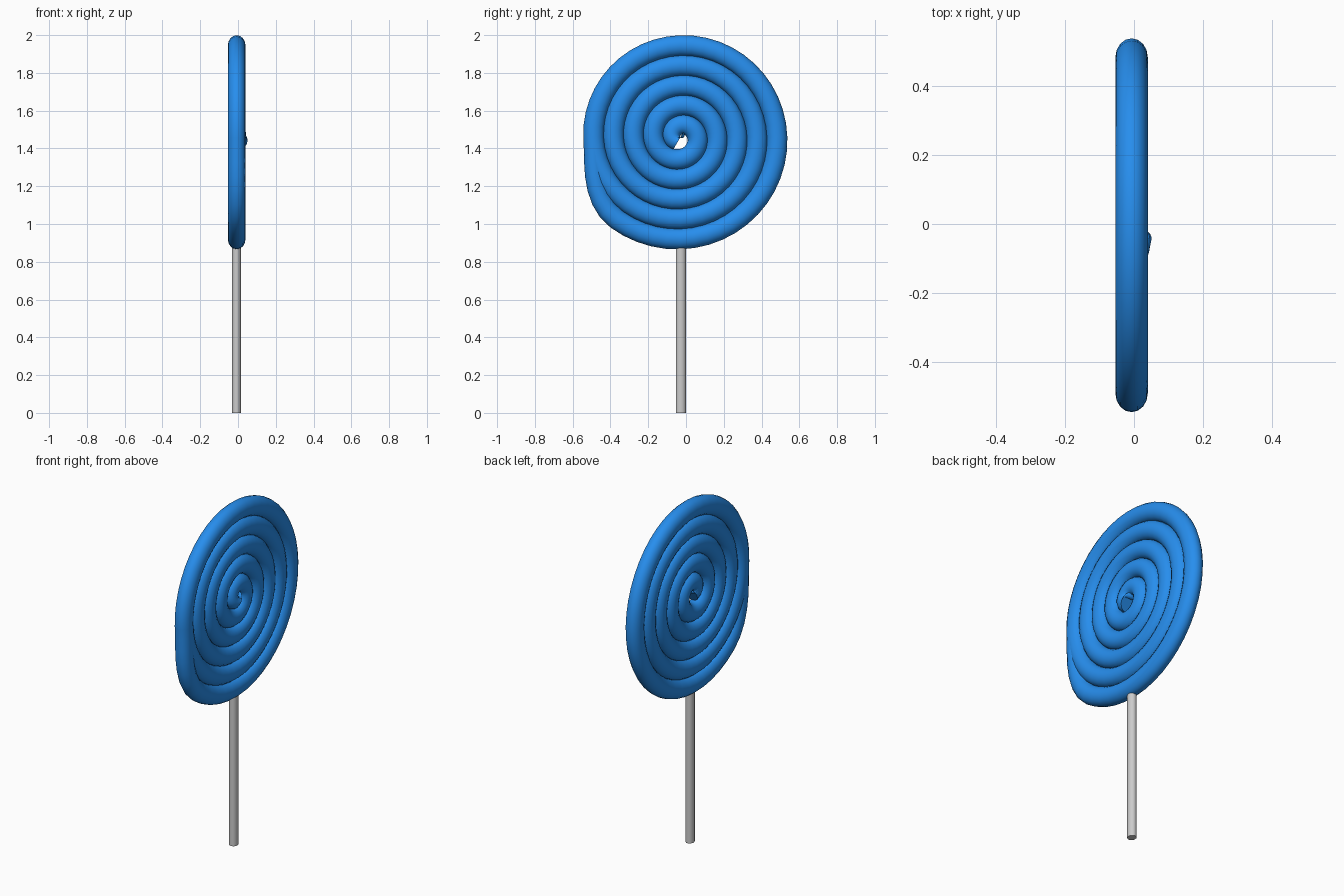
import bpy, bmesh
from math import cos, sin, pi, radians

if "Cube" in bpy.data.objects:
    bpy.data.objects.remove(bpy.data.objects["Cube"])

CX, CY, CZ = -0.007, -0.03, 1.459   # centre of the spiral
PITCH = 0.1055                      # distance between turns
R_BOTTOM = 0.538                    # path radius where the outer turn passes the stick
HALF_X, HALF_W = 0.047, 0.055       # tube half thickness and half width
SIDES = 16


def smoothstep(t):
    t = max(0.0, min(1.0, t))
    return t * t * (3 - 2 * t)


def path(angle):
    """Spiral path, angle in degrees, -90 is the bottom of the outer turn."""
    r = R_BOTTOM - PITCH * (angle + 90) / 360
    # outer tail tucks into the turn beneath it
    r -= PITCH * smoothstep((-128 - angle) / 50)
    # inner end bulges slightly out of the right-hand face
    bulge = 0.011 * smoothstep((angle - 1560) / 130)
    a = radians(angle)
    return bulge, r * cos(a), r * sin(a), a


def finish(bm, name, color=None):
    bmesh.ops.recalc_face_normals(bm, faces=bm.faces)
    mesh = bpy.data.meshes.new(name)
    bm.to_mesh(mesh)
    bm.free()
    obj = bpy.data.objects.new(name, mesh)
    bpy.context.collection.objects.link(obj)
    if color:
        mat = bpy.data.materials.new(name + "_colour")
        mat.diffuse_color = color
        mat.use_nodes = True
        mat.node_tree.nodes["Principled BSDF"].inputs["Base Color"].default_value = mat.diffuse_color
        mesh.materials.append(mat)
    bpy.ops.object.select_all(action='DESELECT')
    obj.select_set(True)
    bpy.context.view_layer.objects.active = obj
    bpy.ops.object.shade_smooth_by_angle(angle=radians(45))
    return obj


# spiral candy: an oval section swept along the spiral
bm = bmesh.new()
rings = []
start, end, step = -180, 1680, 7.5
for i in range(int((end - start) / step) + 1):
    x, y, z, a = path(start + i * step)
    ring = []
    for k in range(SIDES):
        b = 2 * pi * k / SIDES
        # narrow the section near the centre so it does not cross the axis
        w = HALF_W * sin(b)
        ring.append(bm.verts.new((CX + x + HALF_X * cos(b),
                                  CY + y + w * cos(a),
                                  CZ + z + w * sin(a))))
    rings.append(ring)
for r0, r1 in zip(rings, rings[1:]):
    for k in range(SIDES):
        n = (k + 1) % SIDES
        bm.faces.new((r0[k], r0[n], r1[n], r1[k]))
bm.faces.new(rings[0])
bm.faces.new(rings[-1])
finish(bm, "spiral_candy", (0.02, 0.27, 0.85, 1))

# stick, its top buried in the outer turn
bm = bmesh.new()
bmesh.ops.create_cone(bm, cap_ends=True, segments=16, radius1=1, radius2=1, depth=1)
for v in bm.verts:
    v.co = (CX - 0.001 + v.co.x * 0.0235, -0.027 + v.co.y * 0.027, (v.co.z + 0.5) * 0.91)
finish(bm, "stick")
